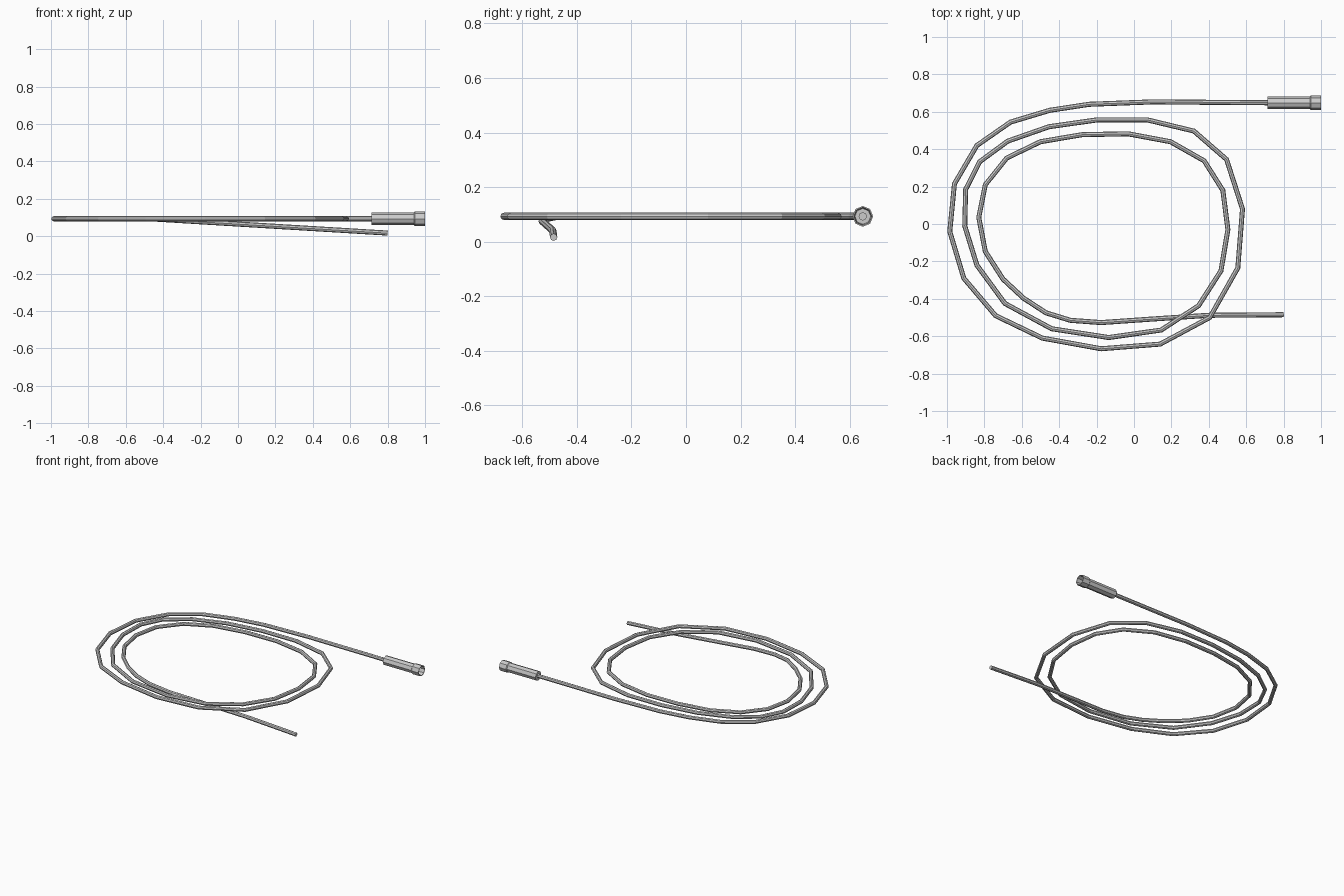
import bpy, bmesh, math
from mathutils import Vector

if "Cube" in bpy.data.objects:
    bpy.data.objects.remove(bpy.data.objects["Cube"])

Z = 0.093        # height of the coil's centre line
R = 0.0135       # hose radius
SIDES = 8

# Hose path seen from above: nozzle end, spiralling inwards, then the tail
path = [
    (0.75, .648), (0.1, .653), (-.24, .64), (-.45, .608), (-.66, .545), (-.84, .42),
    (-.96, .215), (-.985, -.04), (-.91, -.29), (-.74, -.49), (-.49, -.61), (-.175, -.667),
    (.14, -.642), (.405, -.50), (.555, -.235), (.58, .08), (.495, .345), (.32, .497),
    (.07, .557), (-.195, .557), (-.455, .52), (-.675, .443), (-.825, .333), (-.90, .185),
    (-.905, -.01), (-.84, -.22), (-.69, -.425), (-.44, -.56), (-.135, -.607), (.145, -.567),
    (.345, -.437), (.465, -.25), (.502, -.03), (.475, .18), (.375, .338), (.195, .44),
    (-.03, .482), (-.275, .478), (-.50, .44), (-.68, .353), (-.795, .21), (-.83, .035),
    (-.795, -.147), (-.70, -.295), (-.59, -.397), (-.47, -.475), (-.34, -.515),
    (-.175, -.527), (.07, -.51), (.40, -.488), (.80, -.485)]
TAIL = 5         # last points slope down to the ground


def height(i):
    if i < len(path) - TAIL:
        return Z
    x0, x1 = path[-TAIL - 1][0], path[-1][0]
    t = (path[i][0] - x0) / (x1 - x0)
    return Z + (R + 0.003 - Z) * t


# Hose: faceted tube along the path
curve = bpy.data.curves.new("hose", 'CURVE')
curve.dimensions = '3D'
curve.bevel_depth = R
curve.bevel_resolution = (SIDES - 4) // 2
curve.use_fill_caps = True
spline = curve.splines.new('POLY')
spline.points.add(len(path) - 1)
for i, (x, y) in enumerate(path):
    spline.points[i].co = (x, y, height(i), 1)
spline.use_smooth = False
hose = bpy.data.objects.new("hose", curve)
bpy.context.collection.objects.link(hose)
bpy.context.view_layer.objects.active = hose
hose.select_set(True)
bpy.ops.object.convert(target='MESH')

# Nozzle: lathed profile (x, radius) with a collar and a hollow mouth
profile = [(.715, R), (.715, .033), (.94, .033), (.945, .038), (1.0, .038),
           (1.0, .033), (.95, .029), (.95, R), (.93, R)]
bm = bmesh.new()
rings = []
for x, r in profile:
    rings.append([bm.verts.new((x, .648 + r * math.cos(a), Z + r * math.sin(a)))
                  for a in (2 * math.pi * k / SIDES for k in range(SIDES))])
for a, b in zip(rings, rings[1:]):
    for k in range(SIDES):
        n = (k + 1) % SIDES
        bm.faces.new((a[k], a[n], b[n], b[k]))
bm.faces.new(rings[0])
bm.faces.new(rings[-1])
bmesh.ops.recalc_face_normals(bm, faces=bm.faces)
mesh = bpy.data.meshes.new("nozzle")
bm.to_mesh(mesh)
bm.free()
nozzle = bpy.data.objects.new("nozzle", mesh)
bpy.context.collection.objects.link(nozzle)
